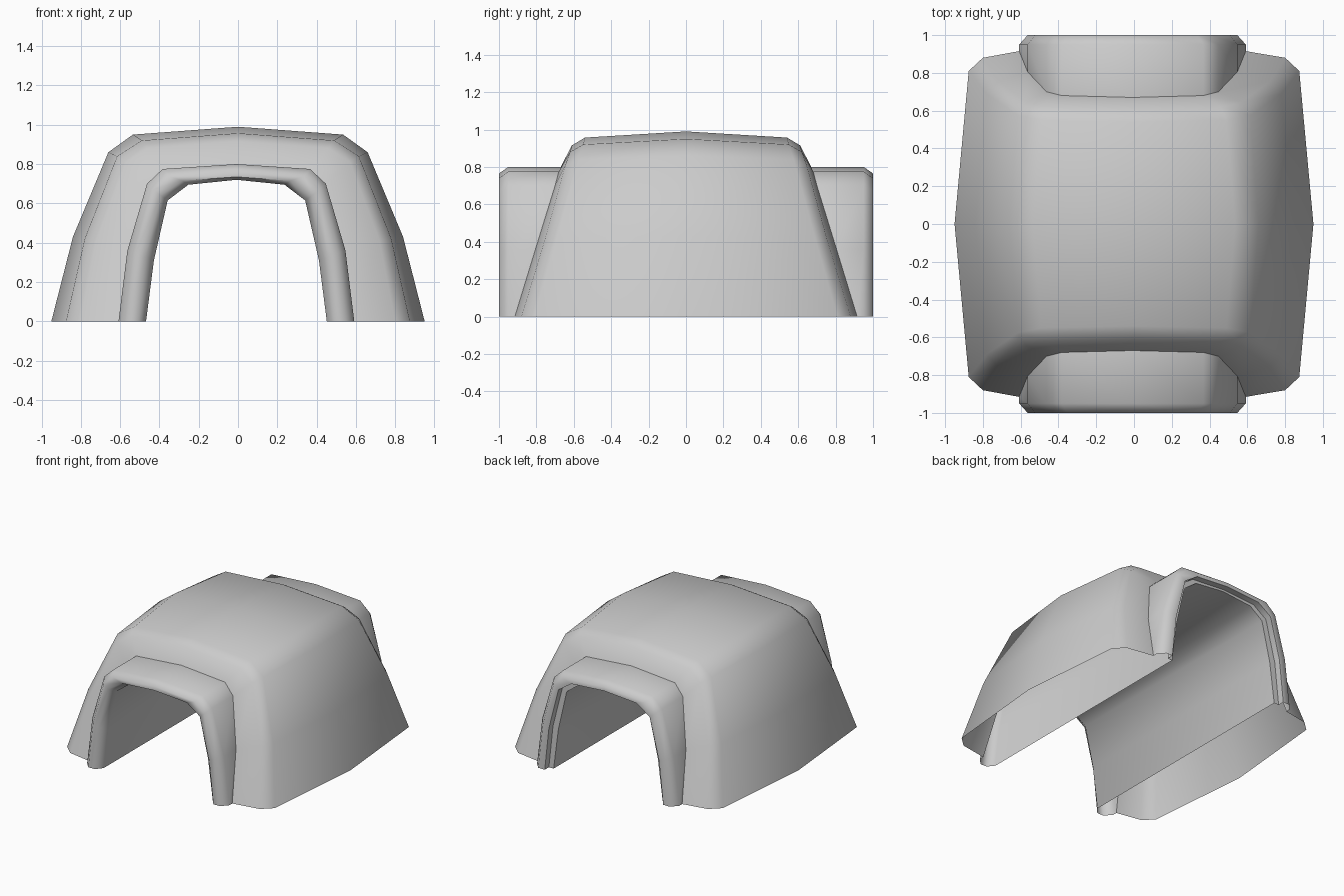
import bpy, math

if "Cube" in bpy.data.objects:
    bpy.data.objects.remove(bpy.data.objects["Cube"])


def arch(half, ys, dx=0.0):
    """Full arch from a half profile (x, z), running from +x over the top to -x."""
    right = [(x + dx, y, z) for (x, z), y in zip(half, ys)]
    left = [(-x + dx, y, z) for (x, z), y in zip(half[:-1], ys[:-1])]
    return right + left[::-1]


def loft(name, rings, angle):
    n = len(rings[0])
    verts = [v for r in rings for v in r]
    faces = [(i * n + j, (i + 1) * n + j, (i + 1) * n + j + 1, i * n + j + 1)
             for i in range(len(rings) - 1) for j in range(n - 1)]
    me = bpy.data.meshes.new(name)
    me.from_pydata(verts, [], faces)
    ob = bpy.data.objects.new(name, me)
    bpy.context.collection.objects.link(ob)
    bpy.ops.object.select_all(action='DESELECT')
    ob.select_set(True)
    bpy.context.view_layer.objects.active = ob
    bpy.ops.object.shade_smooth_by_angle(angle=math.radians(angle))
    return ob


def neg(ys):
    return [-y for y in ys]


# Half profiles from the base up to the crown
MID = [(.95, 0), (.84, .43), (.66, .86), (.535, .95), (0, .99)]
EDGE = [(.875, 0), (.78, .42), (.615, .84), (.49, .92), (0, .957)]
FACE = [(.80, 0), (.72, .41), (.57, .81), (.46, .88), (0, .915)]
OUTER = [(.60, 0), (.555, .36), (.455, .70), (.375, .775), (0, .80)]
RIM = [(.555, 0), (.515, .345), (.425, .67), (.345, .74), (0, .765)]
LIP = [(.50, 0), (.465, .325), (.385, .64), (.275, .715), (0, .735)]
INNER = [(.46, 0), (.42, .31), (.35, .615), (.245, .695), (0, .72)]

Y_EDGE = [.81, .69, .575, .55, .54]
Y_FACE = [.88, .755, .645, .62, .61]
Y_SEAM = [.915, .805, .70, .68, .67]
DX = -.008


def flat(y):
    return [y] * 5


# Domed outer hull with sloping front and back faces
hull = [arch(OUTER, neg(Y_SEAM), DX), arch(FACE, neg(Y_FACE)), arch(EDGE, neg(Y_EDGE)),
        arch(MID, flat(0)),
        arch(EDGE, Y_EDGE), arch(FACE, Y_FACE), arch(OUTER, Y_SEAM, DX)]
loft("hull", hull, 50)

# Archway running through the hull: stepped rim at the back, rounded lip at the front
tunnel = [arch(OUTER, Y_SEAM, DX)]
for prof, y in [(OUTER, .95), (RIM, 1), (LIP, 1), (LIP, .95), (INNER, .95),
                (INNER, -.95), (LIP, -1), (RIM, -1), (OUTER, -.95)]:
    tunnel.append(arch(prof, flat(y), DX))
tunnel.append(arch(OUTER, neg(Y_SEAM), DX))
loft("archway", tunnel, 60)
